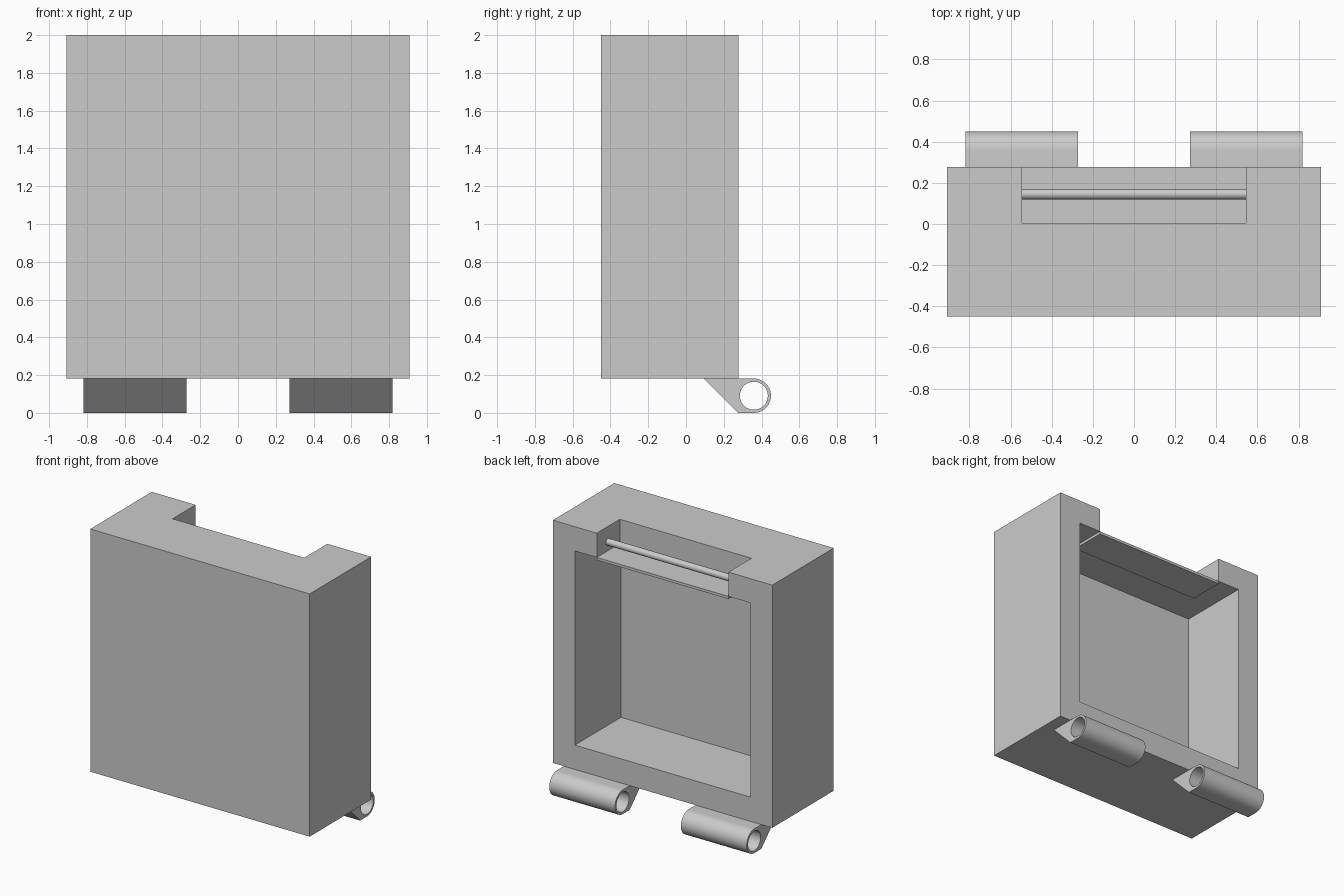
import bpy
import bmesh
import math
from mathutils import Matrix

if "Cube" in bpy.data.objects:
    bpy.data.objects.remove(bpy.data.objects["Cube"], do_unlink=True)

U = 2 / 110            # one design unit; the case is 100 units wide
FRONT = -0.45          # front face of the case
BACK = FRONT + 40 * U  # open back of the case

grey = bpy.data.materials.new("light grey")
grey.use_nodes = True
grey.diffuse_color = (0.6, 0.6, 0.6, 1)
grey.node_tree.nodes["Principled BSDF"].inputs["Base Color"].default_value = (0.6, 0.6, 0.6, 1)


def make_object(name, bm):
    bmesh.ops.recalc_face_normals(bm, faces=bm.faces)
    mesh = bpy.data.meshes.new(name)
    bm.to_mesh(mesh)
    bm.free()
    mesh.materials.append(grey)
    obj = bpy.data.objects.new(name, mesh)
    bpy.context.collection.objects.link(obj)
    return obj


def box(name, half_x, y0, y1, z0, z1):
    bm = bmesh.new()
    place = Matrix.Translation((0, (y0 + y1) / 2, (z0 + z1) / 2))
    size = Matrix.Diagonal((2 * half_x, y1 - y0, z1 - z0, 1))
    bmesh.ops.create_cube(bm, size=1, matrix=place @ size)
    return make_object(name, bm)


def rod(name, radius, length, x, y, z):
    bm = bmesh.new()
    turn = Matrix.Translation((x, y, z)) @ Matrix.Rotation(math.pi / 2, 4, 'Y')
    bmesh.ops.create_cone(bm, cap_ends=True, segments=64, radius1=radius,
                          radius2=radius, depth=length, matrix=turn)
    return make_object(name, bm)


def activate(obj):
    bpy.ops.object.select_all(action='DESELECT')
    obj.select_set(True)
    bpy.context.view_layer.objects.active = obj


def cut(obj, cutter):
    mod = obj.modifiers.new("cut", 'BOOLEAN')
    mod.operation = 'DIFFERENCE'
    mod.solver = 'EXACT'
    mod.object = cutter
    activate(obj)
    bpy.ops.object.modifier_apply(modifier=mod.name)
    bpy.data.objects.remove(cutter, do_unlink=True)


def smooth(obj):
    activate(obj)
    bpy.ops.object.shade_smooth_by_angle(angle=math.radians(30))


# Case: hollow box open at the back, with a notch in the top edge
case = box("case", 50 * U, FRONT, BACK, 10 * U, 2)
cut(case, box("cavity_cutter", 40 * U, FRONT + 10 * U, BACK + 0.1, 20 * U, 100 * U))
cut(case, box("notch_cutter", 30 * U, BACK - 15 * U, BACK + 0.1, 99 * U, 2.1))

# Thin floor of the notch and the bar across it
box("notch_floor", 30 * U, BACK - 15 * U, BACK, 98.9 * U, 100 * U)
smooth(rod("handle_bar", 0.025, 60 * U, 0, 0.145, 1.885))

# Hinge knuckles: wedge running into a round barrel, bored through
R = 5 * U
CY = 0.45 - R
for side, label in ((1, "left"), (-1, "right")):
    profile = [(BACK, 0), (BACK - 10 * U, 2 * R)]
    for i in range(33):
        a = math.pi / 2 - math.pi * i / 32
        profile.append((CY + R * math.cos(a), R + R * math.sin(a)))
    bm = bmesh.new()
    face = bm.faces.new([bm.verts.new((side * 15 * U, y, z)) for y, z in profile])
    ext = bmesh.ops.extrude_face_region(bm, geom=[face])
    verts = [g for g in ext["geom"] if isinstance(g, bmesh.types.BMVert)]
    bmesh.ops.translate(bm, verts=verts, vec=(side * 30 * U, 0, 0))
    hinge = make_object(label + "_hinge", bm)
    cut(hinge, rod("bore_cutter", 0.074, 40 * U, side * 30 * U, CY, R))
    smooth(hinge)
